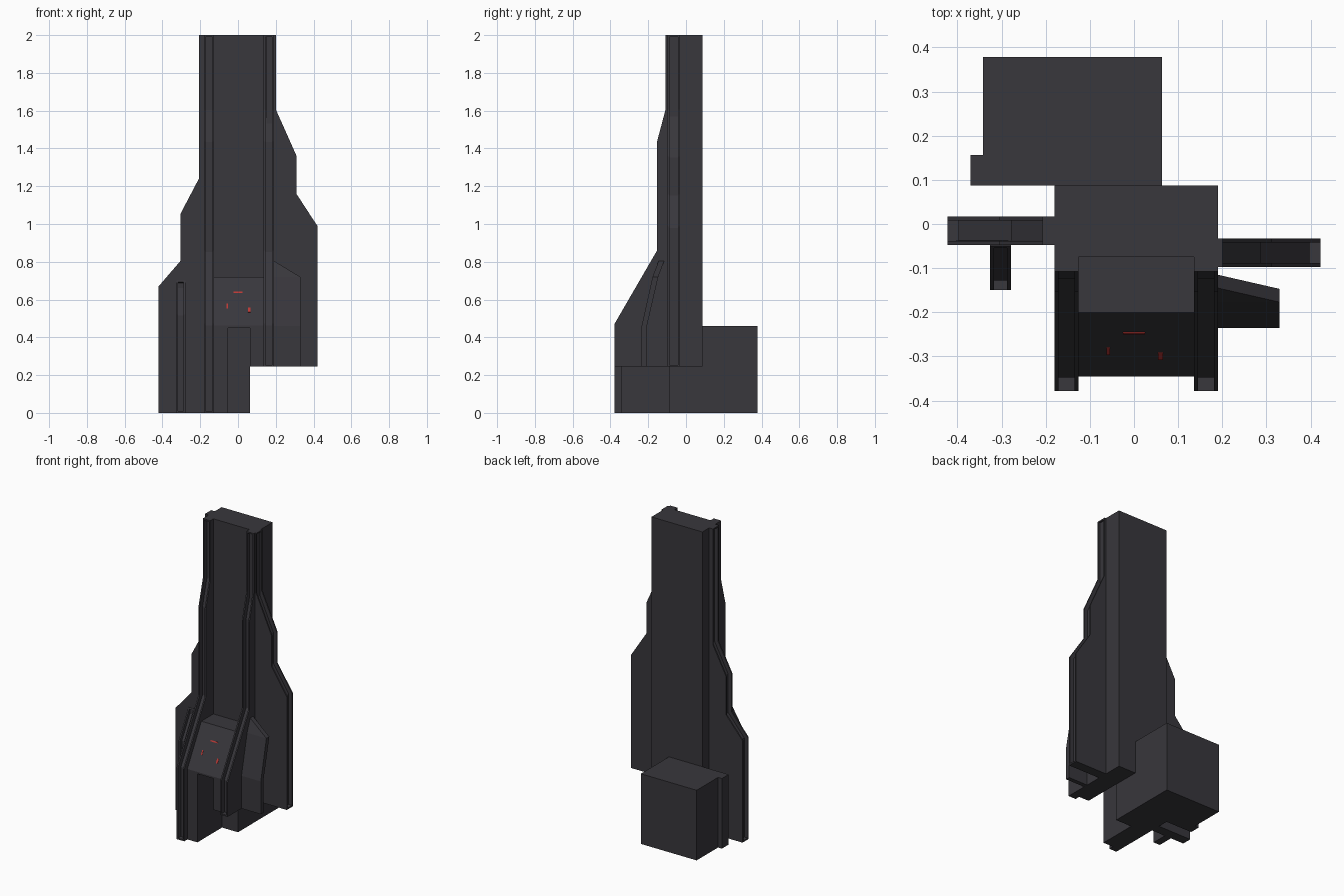
import bpy, bmesh, math
from mathutils import Vector

if "Cube" in bpy.data.objects:
    bpy.data.objects.remove(bpy.data.objects["Cube"])


def material(name, rgb):
    m = bpy.data.materials.new(name)
    m.diffuse_color = (*rgb, 1)
    m.use_nodes = True
    m.node_tree.nodes["Principled BSDF"].inputs["Base Color"].default_value = m.diffuse_color
    return m


DARK = material("dark grey", (0.040, 0.038, 0.045))
RED = material("signal red", (0.50, 0.04, 0.035))


def prism(name, outer, inner, axis, lo, hi, groove=0.0, mat=DARK, edit=None):
    """Extrude a profile (outer edge + inner edge) along x or y.
    The outer faces can be cut with one continuous groove."""
    pts = outer + inner
    place = (lambda p, t: (t, p[0], p[1])) if axis == 'x' else (lambda p, t: (p[0], t, p[1]))
    bm = bmesh.new()
    a = [bm.verts.new(place(p, lo)) for p in pts]
    b = [bm.verts.new(place(p, hi)) for p in pts]
    if edit:
        for v in bm.verts:
            edit(v)
    n = len(pts)
    sides = [bm.faces.new((a[i], a[(i + 1) % n], b[(i + 1) % n], b[i])) for i in range(n)]
    bm.faces.new(a)
    bm.faces.new(b)
    bmesh.ops.recalc_face_normals(bm, faces=bm.faces)
    bm.normal_update()
    if groove:
        bmesh.ops.inset_region(bm, faces=sides[:len(outer) - 1], thickness=0.009,
                               depth=0, use_even_offset=True, use_boundary=True)
        bm.normal_update()
        bmesh.ops.inset_region(bm, faces=sides[:len(outer) - 1], thickness=0.0001,
                               depth=-groove, use_even_offset=True, use_boundary=True)
    me = bpy.data.meshes.new(name)
    bm.to_mesh(me)
    bm.free()
    me.materials.append(mat)
    ob = bpy.data.objects.new(name, me)
    bpy.context.collection.objects.link(ob)
    return ob


def box(name, x0, x1, y0, y1, z0, z1):
    return prism(name, [(x0, z0), (x1, z0)], [(x1, z1), (x0, z1)], 'y', y0, y1)


# Tower core, with its left part reaching the ground
box("tower_core", -0.18, 0.19, -0.075, 0.087, 0.245, 2.0)
box("core_foot", -0.18, 0.063, -0.09, 0.087, 0, 0.45)

# Rear block with a small corner step
box("rear_block", -0.342, 0.063, 0.087, 0.378, 0, 0.46)
box("rear_block_step", -0.37, -0.342, 0.087, 0.156, 0, 0.46)

# Sloped front block, open in the middle below
for name, x0, x1, zb in (("front_block_left", -0.126, -0.053, 0),
                         ("front_block_middle", -0.053, 0.063, 0.45),
                         ("front_block_right", 0.063, 0.136, 0.245)):
    prism(name, [(-0.2, 0.72), (-0.345, 0.462), (-0.345, zb)],
          [(-0.07, zb), (-0.07, 0.72)], 'x', x0, x1)

# Tall grooved front ribs
for name, x0, x1, zb in (("front_rib_left", -0.18, -0.126, 0),
                         ("front_rib_right", 0.136, 0.19, 0.245)):
    prism(name, [(-0.108, 2), (-0.108, 1.607), (-0.153, 1.437), (-0.153, 0.86),
                 (-0.378, 0.472), (-0.378, zb)],
          [(-0.06, zb), (-0.06, 2)], 'x', x0, x1, 0.03)

# Stepped grooved side fins
prism("side_fin_left", [(-0.207, 2), (-0.207, 1.24), (-0.304, 1.055), (-0.304, 0.805),
                        (-0.422, 0.668), (-0.422, 0)],
      [(-0.15, 0), (-0.15, 2)], 'y', -0.047, 0.017, 0.025)
prism("side_fin_right", [(0.2, 2), (0.2, 1.607), (0.311, 1.358), (0.311, 1.157),
                         (0.422, 0.987), (0.422, 0.245)],
      [(0.15, 0.245), (0.15, 2)], 'y', -0.097, -0.033, 0.025)

# Short rib on the front of the left fin
prism("small_rib_left", [(-0.05, 0.70), (-0.15, 0.52), (-0.15, 0)],
      [(-0.03, 0), (-0.03, 0.70)], 'x', -0.326, -0.279, 0.022)


# Bent armour plate on the right side, with a tapered top
def taper(v):
    if v.co.z > 0.8 and v.co.x > 0.3:
        v.co.x = 0.19


prism("side_plate_right", [(-0.177, 0.72), (-0.235, 0.46), (-0.235, 0.245)],
      [(-0.207, 0.245), (-0.207, 0.46), (-0.147, 0.72)], 'x', 0.17, 0.33)
prism("side_plate_right_top", [(-0.145, 0.805), (-0.177, 0.72)],
      [(-0.147, 0.72), (-0.115, 0.805)], 'x', 0.17, 0.33, edit=taper)

# Small red marks on the front slope
slope = Vector((0, -0.145, -0.258)).normalized()
out = Vector((0, slope.z, -slope.y))
top = Vector((0, -0.2, 0.72))
for i, (x, z, w, h) in enumerate(((0.0, 0.637, 0.05, 0.008), (-0.058, 0.565, 0.008, 0.03),
                                  (0.06, 0.545, 0.012, 0.03))):
    c = top + slope * ((0.72 - z) / -slope.z)
    p, q = c - slope * h / 2, c + slope * h / 2
    o = out * 0.002
    prism("red_mark_%d" % (i + 1), [(p.y + o.y, p.z + o.z), (q.y + o.y, q.z + o.z)],
          [(q.y, q.z), (p.y, p.z)], 'x', x - w / 2, x + w / 2, mat=RED)
